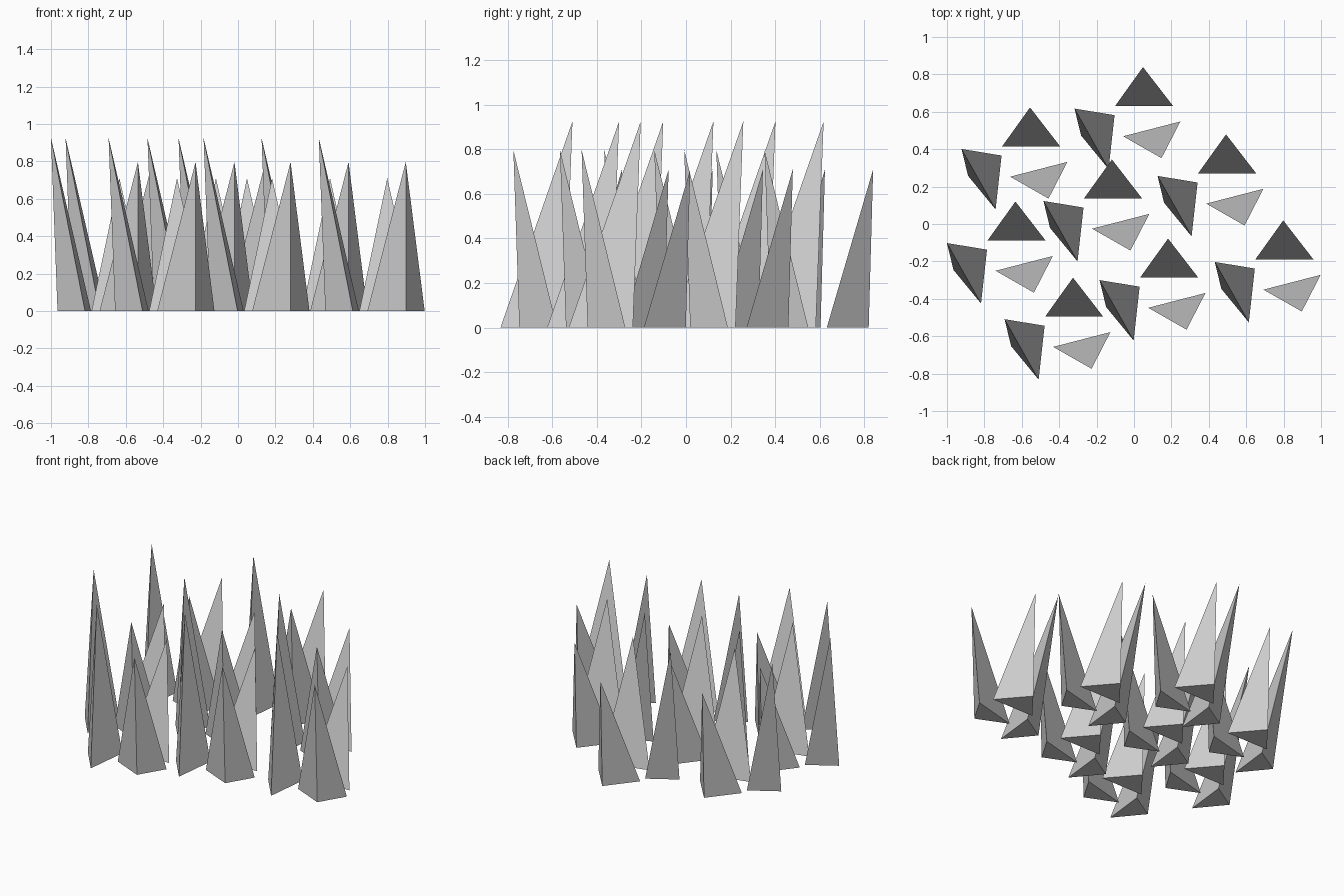
import bpy, bmesh

if "Cube" in bpy.data.objects:
    bpy.data.objects.remove(bpy.data.objects["Cube"])

# Tuft positions (tip of the tall blade in each tuft)
TUFTS = [(-.318, .617), (-.922, .401), (.126, .257), (-.484, .123),
         (-1.0, -.102), (.432, -.203), (-.184, -.3), (-.692, -.509)]

# Each blade is a leaning tetrahedron: tip, then three ground corners
BLADES = {
    "tall_blade": [(0, 0, .925), (.214, -.035, 0), (.182, -.323, 0), (.035, -.144, 0)],
    "short_blade": [(.366, .222, .71), (.217, .014, 0), (.527, .014, 0), (.366, .202, 0)],
    "middle_blade": [(.465, -.265, .797), (.566, -.069, 0), (.26, -.148, 0), (.465, -.238, 0)],
}


def blade_mesh(name, points):
    bm = bmesh.new()
    v = [bm.verts.new(p) for p in points]
    for a, b, c in ((0, 1, 2), (0, 2, 3), (0, 3, 1), (1, 3, 2)):
        bm.faces.new((v[a], v[b], v[c]))
    bmesh.ops.recalc_face_normals(bm, faces=bm.faces)
    mesh = bpy.data.meshes.new(name)
    bm.to_mesh(mesh)
    bm.free()
    return mesh


# Repeat the three blades in every tuft
for name, points in BLADES.items():
    mesh = blade_mesh(name, points)
    for i, (x, y) in enumerate(TUFTS):
        blade = bpy.data.objects.new(f"{name}_{i + 1}", mesh)
        blade.location = (x, y, 0)
        bpy.context.collection.objects.link(blade)
